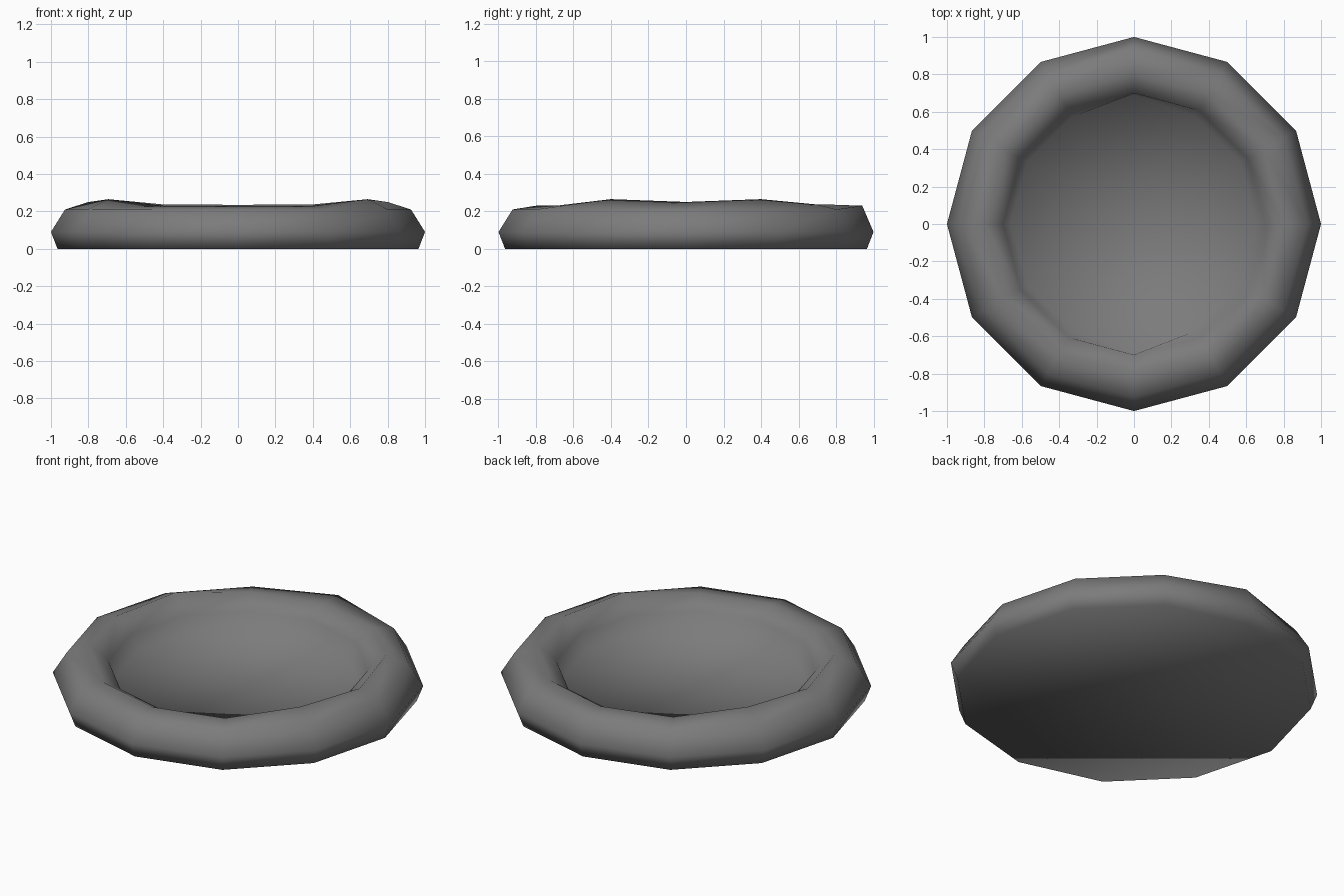
import bpy, bmesh, math

default = bpy.data.objects.get("Cube")
if default:
    bpy.data.objects.remove(default, do_unlink=True)

SIDES = 12

mat = bpy.data.materials.new("soft grey")
mat.use_nodes = True
grey = (0.2, 0.2, 0.2, 1)
mat.diffuse_color = grey
mat.node_tree.nodes["Principled BSDF"].inputs["Base Color"].default_value = grey

# Profile rings from underside, over the puffy rim, down to the floor: radius, height
profile = [(0.965, 0.0), (1.0, 0.09), (0.925, 0.21), (0.8, 0.24),
           (0.70, 0.17), (0.66, 0.08)]
CREST = 3

# Uneven crest heights, from the left side to the right side
back_crest = [0.25, 0.265, 0.237, 0.235, 0.237, 0.265, 0.25]
front_crest = [0.265, 0.23, 0.23, 0.23, 0.265]
crest_heights = back_crest + front_crest

bm = bmesh.new()
rings = []
for k, (radius, height) in enumerate(profile):
    ring = []
    for i in range(SIDES):
        a = 2 * math.pi * i / SIDES
        r, z = radius, height
        if k == CREST:
            z = crest_heights[i]
        if i == 3 and k == CREST - 1:      # plumper back shoulder
            r, z = 0.94, 0.23
        if i in (3, 9) and k > CREST + 1:  # steeper wall at back and front
            r = 0.69
        ring.append(bm.verts.new((r * math.cos(a), r * math.sin(a), z)))
    rings.append(ring)

# Rim walls
for low, high in zip(rings, rings[1:]):
    for i in range(SIDES):
        j = (i + 1) % SIDES
        bm.faces.new((low[i], low[j], high[j], high[i]))

# Underside and sunken floor
bm.faces.new(rings[0][::-1])
centre = bm.verts.new((0, 0, 0.08))
for i in range(SIDES):
    bm.faces.new((rings[-1][i], rings[-1][(i + 1) % SIDES], centre))

for f in bm.faces:
    f.smooth = True
mesh = bpy.data.meshes.new("padded_round_bed")
bm.to_mesh(mesh)
bm.free()
mesh.materials.append(mat)
bed = bpy.data.objects.new("padded_round_bed", mesh)
bpy.context.collection.objects.link(bed)
